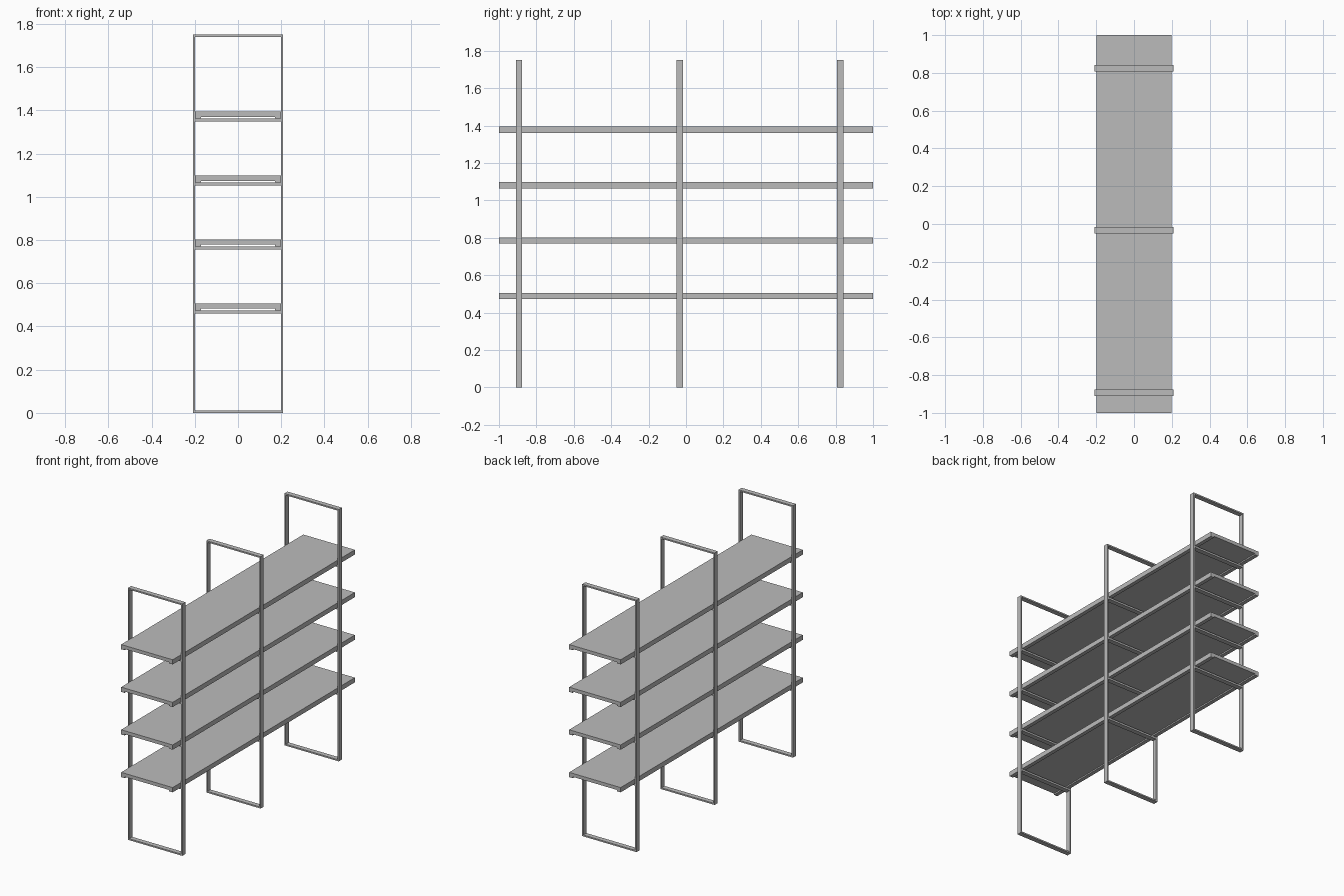
import bpy
import bmesh
from mathutils import Vector

cube = bpy.data.objects.get("Cube")
if cube:
    bpy.data.objects.remove(cube, do_unlink=True)

grey = bpy.data.materials.new("light_grey")
grey.use_nodes = True
colour = (0.5, 0.5, 0.5, 1)
grey.diffuse_color = colour
grey.node_tree.nodes["Principled BSDF"].inputs["Base Color"].default_value = colour


def extrude_profile(name, loops, y, depth):
    """Extrude closed XZ outlines along y; a second loop becomes a hole."""
    bm = bmesh.new()
    rings = [[bm.verts.new((x, y - depth / 2, z)) for x, z in loop] for loop in loops]
    if len(rings) == 1:
        faces = [bm.faces.new(rings[0])]
    else:
        outer, inner = rings
        n = len(outer)
        faces = [bm.faces.new((outer[i], outer[(i + 1) % n], inner[(i + 1) % n], inner[i]))
                 for i in range(n)]
    result = bmesh.ops.extrude_face_region(bm, geom=faces, use_keep_orig=True)
    moved = [v for v in result["geom"] if isinstance(v, bmesh.types.BMVert)]
    bmesh.ops.translate(bm, verts=moved, vec=Vector((0, depth, 0)))
    bmesh.ops.recalc_face_normals(bm, faces=bm.faces)
    mesh = bpy.data.meshes.new(name)
    bm.to_mesh(mesh)
    bm.free()
    mesh.materials.append(grey)
    obj = bpy.data.objects.new(name, mesh)
    bpy.context.scene.collection.objects.link(obj)
    return obj


def rect(half, low, high):
    return [(-half, low), (half, low), (half, high), (-half, high)]


HEIGHT, HALF, BAR, BAR_DEPTH = 1.75, 0.209, 0.01, 0.034
INNER = HALF - BAR
FRAMES = {"front": -0.893, "middle": -0.033, "back": 0.825}
SHELF_TOPS = [0.506 + 0.296 * i for i in range(4)]
LIP, SLAB, EDGE = 0.028, 0.024, 0.033

# Upright rectangular frames with a support bar below every shelf
for place, y in FRAMES.items():
    extrude_profile(f"{place}_frame",
                    [rect(HALF, 0, HEIGHT), rect(INNER, BAR, HEIGHT - BAR)], y, BAR_DEPTH)
    for i, top in enumerate(SHELF_TOPS, 1):
        extrude_profile(f"{place}_support_bar_{i}",
                        [rect(INNER, top - 0.046, top - EDGE)], y, BAR_DEPTH)

# Long shelves with a downturned lip along both sides
for i, top in enumerate(SHELF_TOPS, 1):
    half, inside = INNER - 0.001, INNER - LIP
    right = [(half, top), (half, top - EDGE), (inside, top - EDGE), (inside, top - SLAB)]
    left = [(-x, z) for x, z in reversed(right)]
    extrude_profile(f"shelf_{i}", [right + left], 0, 2)
